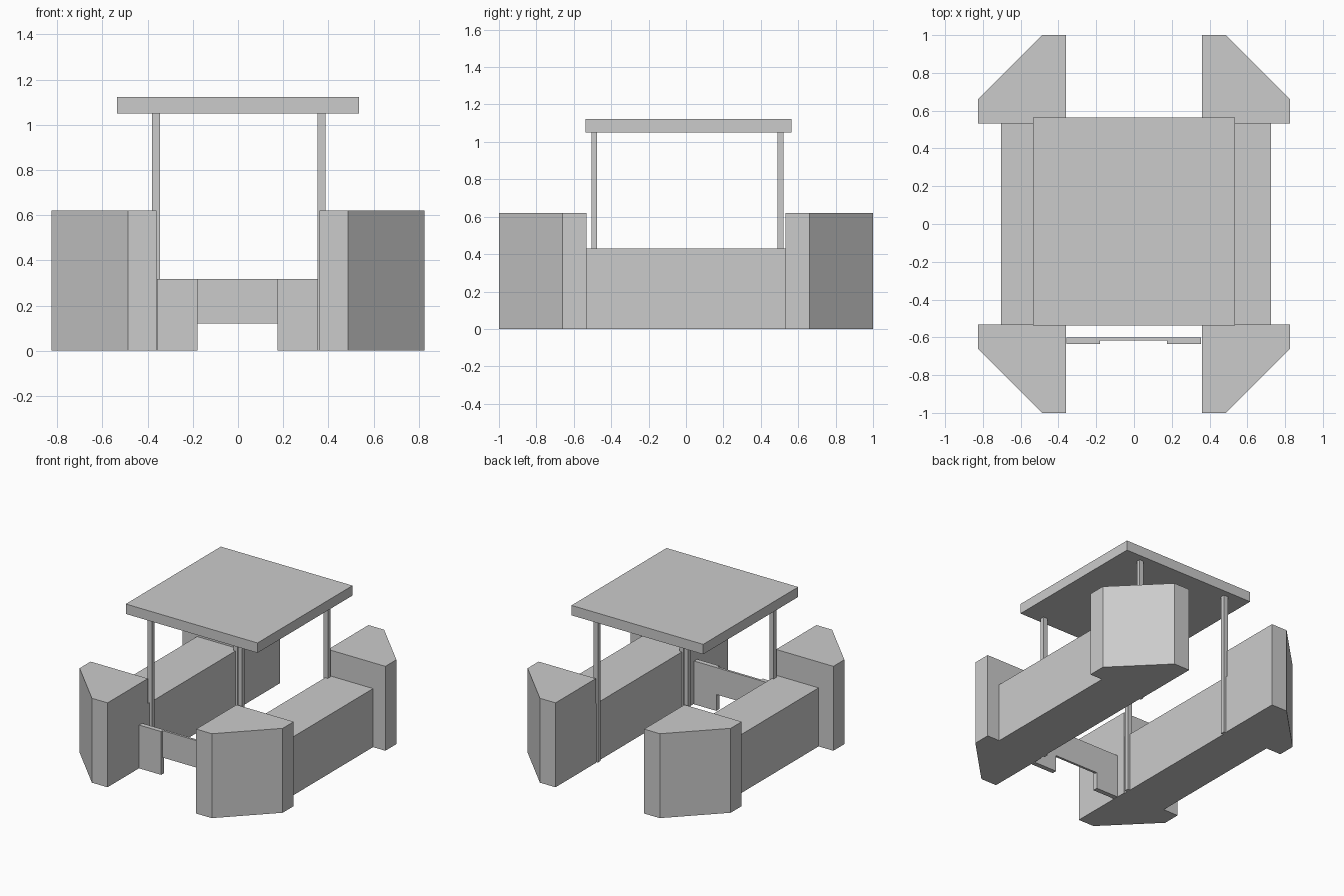
import bpy, bmesh

if "Cube" in bpy.data.objects:
    bpy.data.objects.remove(bpy.data.objects["Cube"])


def prism(name, outline, z0, z1):
    """Extrude an XY outline from z0 to z1."""
    bm = bmesh.new()
    face = bm.faces.new([bm.verts.new((x, y, z0)) for x, y in outline])
    top = bmesh.ops.extrude_face_region(bm, geom=[face])["geom"]
    bmesh.ops.translate(bm, vec=(0, 0, z1 - z0),
                        verts=[v for v in top if isinstance(v, bmesh.types.BMVert)])
    bmesh.ops.recalc_face_normals(bm, faces=bm.faces)
    mesh = bpy.data.meshes.new(name)
    bm.to_mesh(mesh)
    bm.free()
    obj = bpy.data.objects.new(name, mesh)
    bpy.context.collection.objects.link(obj)
    return obj


def box(name, x0, x1, y0, y1, z0, z1):
    return prism(name, [(x0, y0), (x1, y0), (x1, y1), (x0, y1)], z0, z1)


# Chamfered corner blocks, mirrored into all four corners
corner = [(0.36, 0.532), (0.825, 0.532), (0.825, 0.66), (0.487, 1.0), (0.36, 1.0)]
for sx, side in ((-1, "left"), (1, "right")):
    for sy, end in ((-1, "front"), (1, "back")):
        prism(f"{end}_{side}_corner_block",
              [(x * sx, y * sy) for x, y in corner], 0, 0.62)

# Low side walls between the corner blocks
box("left_wall", -0.705, -0.365, -0.532, 0.532, 0, 0.43)
box("right_wall", 0.365, 0.725, -0.532, 0.532, 0, 0.43)

# Roof posts, from the ground to the roof slab
for end, y in (("front", -0.49), ("back", 0.505)):
    for side, x in (("left", -0.363), ("right", 0.37)):
        box(f"{end}_{side}_post", x - 0.017, x + 0.017, y - 0.015, y + 0.015, 0, 1.05)

# Flat roof slab
box("roof", -0.535, 0.535, -0.538, 0.565, 1.05, 1.123)

# Front gate: two thick side panels and a thin raised middle panel
box("gate_left_panel", -0.358, -0.18, -0.635, -0.6, 0, 0.318)
box("gate_right_panel", 0.174, 0.354, -0.635, -0.6, 0, 0.318)
box("gate_middle_panel", -0.18, 0.174, -0.617, -0.6, 0.12, 0.318)
